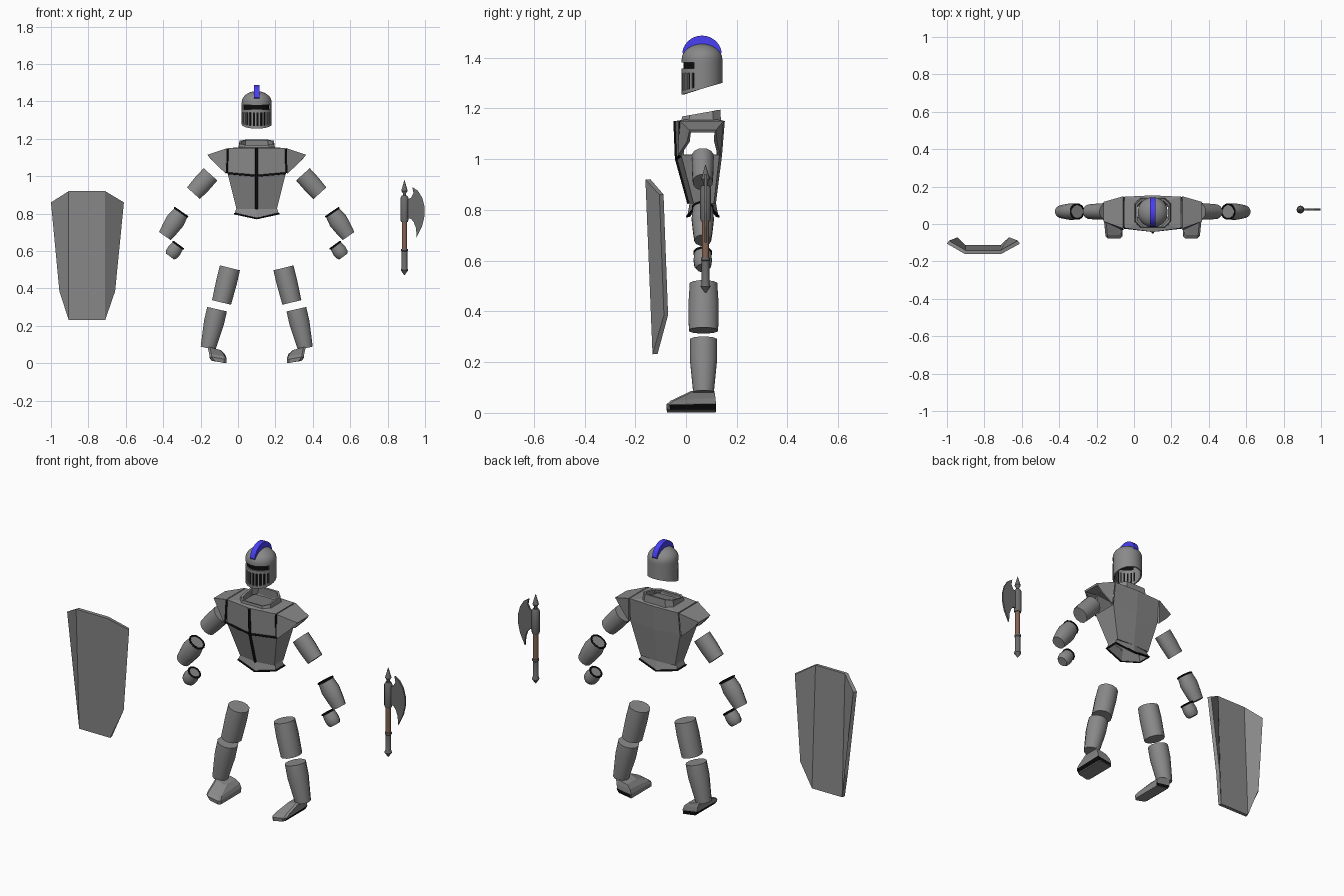
import bpy, bmesh
from math import sin, cos, pi, radians
from mathutils import Vector

if "Cube" in bpy.data.objects:
    bpy.data.objects.remove(bpy.data.objects["Cube"])

CX = 0.10   # the armour's own symmetry plane
SIDES = ((-1, "right"), (1, "left"))
STEEL, IRON, BLACK = (0.25,) * 3, (0.15,) * 3, (0.004,) * 3
BLUE, WOOD = (0.065, 0.05, 0.9), (0.23, 0.125, 0.085)


def paint(ob, color):
    name = "paint_%.3f_%.3f" % (color[0], color[2])
    mat = bpy.data.materials.get(name) or bpy.data.materials.new(name)
    mat.diffuse_color = (*color, 1)
    mat.use_nodes = True
    mat.node_tree.nodes["Principled BSDF"].inputs["Base Color"].default_value = mat.diffuse_color
    ob.data.materials.append(mat)


def finish(name, bm, thick=0, color=STEEL, smooth=35):
    bmesh.ops.remove_doubles(bm, verts=bm.verts, dist=1e-5)
    bmesh.ops.recalc_face_normals(bm, faces=bm.faces)
    me = bpy.data.meshes.new(name)
    bm.to_mesh(me)
    bm.free()
    ob = bpy.data.objects.new(name, me)
    bpy.context.collection.objects.link(ob)
    bpy.ops.object.select_all(action='DESELECT')
    ob.select_set(True)
    bpy.context.view_layer.objects.active = ob
    if thick:
        mod = ob.modifiers.new("plate", 'SOLIDIFY')
        mod.thickness, mod.offset = thick, -1
        bpy.ops.object.modifier_apply(modifier="plate")
    if smooth:
        bpy.ops.object.shade_smooth_by_angle(angle=radians(smooth))
    paint(ob, color)
    return ob


def loft(name, rings, thick=0, caps=(), closed=True, skip=None, **kw):
    """Skin rings of equal point count; caps lists ring indices to fill."""
    bm = bmesh.new()
    vs = [[bm.verts.new(p) for p in r] for r in rings]
    n = len(rings[0])
    for i in range(len(rings) - 1):
        for j in range(n if closed else n - 1):
            if skip and skip(i, j):
                continue
            k = (j + 1) % n
            bm.faces.new((vs[i][j], vs[i][k], vs[i + 1][k], vs[i + 1][j]))
    for c in caps:
        bm.faces.new(vs[c])
    return finish(name, bm, thick, **kw)


def trim(name, pts, r, cyclic=False):
    """Black edging laid along a path."""
    cu = bpy.data.curves.new(name, 'CURVE')
    cu.dimensions, cu.bevel_depth, cu.bevel_resolution = '3D', r, 1
    sp = cu.splines.new('POLY')
    sp.points.add(len(pts) - 1)
    for q, p in zip(sp.points, pts):
        q.co = (*p, 1)
    sp.use_cyclic_u = cyclic
    ob = bpy.data.objects.new(name, cu)
    bpy.context.collection.objects.link(ob)
    paint(ob, BLACK)


def disc(x, y, z, r, n=12):
    return [(x + r * sin(2 * pi * j / n), y - r * cos(2 * pi * j / n), z) for j in range(n)]


def prism(name, pts, axis, lo, hi, **kw):
    def put(a, b, t):
        return (t, a, b) if axis == 'x' else (a, t, b)
    return loft(name, [[put(a, b, t) for a, b in pts] for t in (lo, hi)], caps=(0, 1), **kw)


def limb(name, s, a, b, stations, cuff=False, n=12, y=0.066):
    """Plate from a to b (distance from centre, z); stations are (t, rx, ry)."""
    a, b = (Vector((CX + s * p[0], y, p[1])) for p in (a, b))
    d = (b - a).normalized()
    u = Vector((d.z, 0, -d.x))
    rings = []
    for t, rx, ry in stations:
        c = a.lerp(b, t)
        rings.append([c + u * rx * cos(2 * pi * (j + .5) / n) + Vector((0, ry * sin(2 * pi * (j + .5) / n), 0))
                      for j in range(n)])
    loft(name, rings, caps=(0, len(rings) - 1))
    if cuff:
        trim(name + "_cuff", rings[0], 0.005, True)


# Helmet: open shell with eye slit and breathing slots over a dark liner
N = 48
HY = 0.063


def sloped(z0, r=0.08):
    return [(x, y, z0 + (y + 0.018) * 0.29) for x, y, z in disc(CX, HY, 0, r, N)]


rings = [sloped(1.254), sloped(1.268)]
rings += [disc(CX, HY, z, 0.080, N) for z in (1.340, 1.357, 1.382, 1.395)]
for k in range(1, 9):
    a = k * pi / 16.3
    rings.append(disc(CX, HY, 1.395 + 0.06 * sin(a), 0.08 * cos(a), N))


def off_front(j):
    a = (j + 0.5) * 360 / N
    return min(a, 360 - a)


def helmet_hole(i, j):
    return (i == 1 and off_front(j) < 72 and j % 2 == 0) or (i == 3 and off_front(j) < 66)


loft("helmet", rings, 0.008, caps=(len(rings) - 1,), skip=helmet_hole)
loft("helmet_liner", [sloped(1.262, 0.0725), disc(CX, HY, 1.39, 0.0725, N)],
     skip=lambda i, j: off_front(j) > 80, color=BLACK)

# Blue crest over the dome
arc = [pi * (0.04 + 0.92 * k / 14) for k in range(15)]
outer = [(HY - 0.078 * cos(a), 1.412 + 0.075 * sin(a)) for a in arc]
inner = [(HY - 0.072 * cos(a), 1.405 + 0.042 * sin(a)) for a in reversed(arc)]
prism("helmet_crest", outer + inner, 'x', CX - 0.015, CX + 0.015, color=BLUE)


# Cuirass: hollow torso with arm holes
def chest(z, hx, f, fc, b, bc, rise=0.0):
    return [(CX, f, z), (CX + hx, fc, z + rise), (CX + hx, bc, z + rise),
            (CX, b, z + rise), (CX - hx, bc, z + rise), (CX - hx, fc, z + rise)]


rings = [chest(0.825, 0.108, 0.012, 0.03, 0.118, 0.110),
         chest(1.002, 0.156, -0.037, -0.019, 0.142, 0.132, 0.014),
         chest(1.150, 0.152, -0.043, -0.022, 0.153, 0.146),
         chest(1.156, 0.085, -0.010, -0.005, 0.130, 0.125)]
loft("cuirass", rings, 0.014, skip=lambda i, j: i == 1 and j in (1, 4), smooth=0)

# Black seams across the chest
trim("chest_seam_vertical", [r[0] for r in rings[2::-1]], 0.008)
trim("chest_seam_cross", [rings[1][k] for k in (5, 0, 1)], 0.006)


# Collar
def collar(hx, f, b, zf, zb):
    c = 0.03
    pts = [(-hx + c, f), (hx - c, f), (hx, f + c), (hx, b - c), (hx - c, b), (-hx + c, b), (-hx, b - c), (-hx, f + c)]
    return [(CX + x, y, zf + (zb - zf) * (y - f) / (b - f)) for x, y in pts]


loft("collar", [collar(0.098, -0.018, 0.138, 1.15, 1.15), collar(0.092, -0.016, 0.135, 1.168, 1.195)], 0.012, smooth=0)


# Waist skirt, dipping to a point front and back, with a black hem
def waist(hx, f, b, z, dip):
    return [(CX, f, z - dip), (CX + hx, f + 0.022, z), (CX + hx, b - 0.022, z),
            (CX, b, z - dip), (CX - hx, b - 0.022, z), (CX - hx, f + 0.022, z)]


hem = waist(0.118, 0.005, 0.128, 0.800, 0.026)
loft("waist_skirt", [waist(0.106, 0.016, 0.116, 0.838, 0.0), hem], 0.01, smooth=0)
trim("waist_hem", hem, 0.005, True)

for s, side in SIDES:
    def P(d, y, z):
        return (CX + s * d, y, z)

    # Pauldron: flared cap, open below and outward, seamed to the chest
    loft(side + "_pauldron",
         [[P(.166, -.032, 1.015), P(.158, -.024, 1.15), P(.158, .148, 1.15), P(.166, .136, 1.015)],
          [P(.225, .004, 1.070), P(.263, .014, 1.115), P(.263, .118, 1.115), P(.225, .122, 1.070)]],
         0.012, closed=False, smooth=0)
    trim(side + "_pauldron_seam", [P(.160, -.026, 1.018), P(.156, -.023, 1.148)], 0.006)

    # Arm plates
    limb(side + "_upper_arm", s, (.247, 1.01), (.338, .909),
         [(0, .051, .045), (.5, .052, .044), (1, .048, .040)])
    limb(side + "_forearm", s, (.404, .807), (.491, .680),
         [(0, .043, .040), (.35, .053, .045), (.7, .047, .040), (1, .039, .034)], cuff=True)
    limb(side + "_gauntlet", s, (.420, .631), (.463, .572),
         [(0, .034, .034), (.5, .040, .037), (.85, .037, .034), (1.02, .028, .026)], cuff=True)

    # Leg plates
    limb(side + "_thigh", s, (.143, .510), (.188, .325),
         [(0, .057, .056), (.4, .058, .061), (1, .054, .060)], y=0.069)
    limb(side + "_shin", s, (.212, .289), (.260, .080),
         [(0, .056, .055), (.35, .056, .056), (1, .042, .042)], y=0.069)

    # Foot: sole rolled up on the outside, upper and ankle
    def sole(i, o, f, b, zi, zo, dz=0.0):
        c = 0.012
        return [P(i + c, f, zi), P(o - c, f, zo), P(o, f + c, zo), P(o, b, zo + dz), P(i, b, zi + dz), P(i, f + c, zi)]

    loft(side + "_foot",
         [sole(.162, .238, -.075, .117, .001, .012),
          sole(.162, .252, -.077, .118, .022, .034, .006),
          sole(.170, .254, -.060, .116, .038, .048, .012),
          sole(.192, .262, .020, .112, .070, .086)], caps=(0, 3), smooth=0)
    loft(side + "_sole_edge", [sole(.166, .242, -.072, .118, .004, .014), sole(.166, .2535, -.074, .1185, .018, .032, .004)],
         closed=False, color=BLACK, smooth=0)

# Shield: centre panel with two swept-back wings
cols = []
for x in ((-1.0, -.955), (-.905, -.905), (-.71, -.71), (-.61, -.657)):
    wing = x[0] != x[1]
    cols.append([(x[0], -.105 if wing else -.160, .86 if wing else .92),
                 (x[1], -.087 if wing else -.132, .385 if wing else .231)])
shield = loft("shield", cols, closed=False, smooth=0)
mod = shield.modifiers.new("plate", 'SOLIDIFY')
mod.thickness = 0.02
# thicken toward the back whichever way the face normals point
mod.offset = -1 if shield.data.polygons[1].normal.y < 0 else 1

# Axe: turned shaft parts
AX, AY = 0.89, 0.077


def turned(name, prof, color=IRON):
    loft(name, [disc(AX, AY, z, r) for z, r in prof], caps=(0, len(prof) - 1), color=color)


turned("axe_handle", [(.59, .014), (.77, .014)], WOOD)
turned("axe_pommel", [(.472, .002), (.498, .020), (.512, .015), (.598, .015), (.602, .018), (.612, .018)])
turned("axe_socket", [(.755, .018), (.765, .021), (.885, .021), (.897, .014)])
turned("axe_spike", [(.892, .008), (.908, .008), (.922, .017), (.978, .001)])

# Axe blade
prism("axe_blade", [(.905, .775), (.905, .875), (.925, .885), (.938, .91), (.932, .942), (.962, .922), (.985, .885),
                    (.997, .84), (.998, .79), (.985, .735), (.955, .672), (.952, .72), (.94, .755), (.925, .772)],
      'y', AY - 0.005, AY + 0.005, color=IRON, smooth=0)
